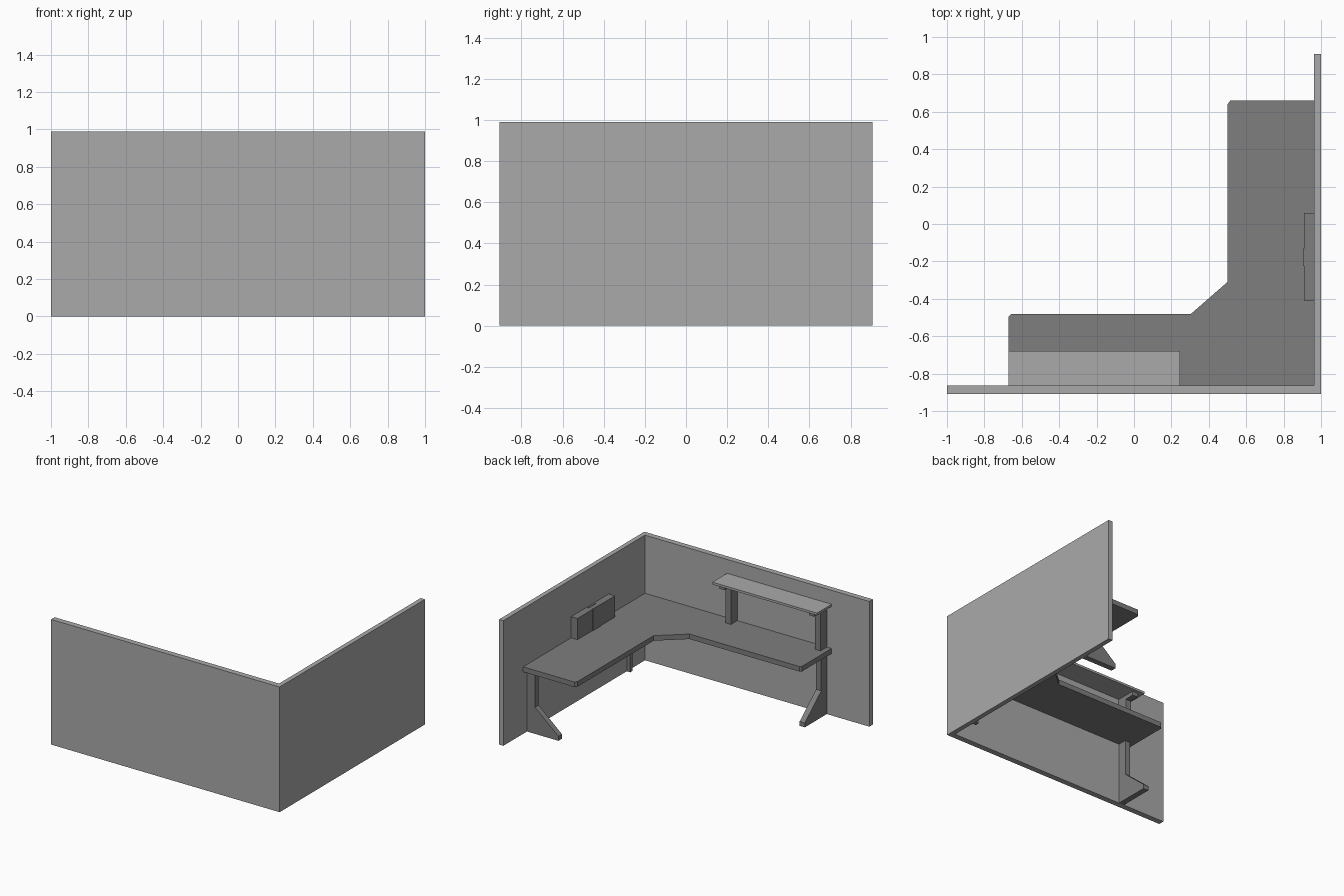
import bpy, bmesh

if "Cube" in bpy.data.objects:
    bpy.data.objects.remove(bpy.data.objects["Cube"])


def material(name, value):
    m = bpy.data.materials.new(name)
    m.diffuse_color = (value, value, value, 1)
    m.use_nodes = True
    m.node_tree.nodes["Principled BSDF"].inputs["Base Color"].default_value = m.diffuse_color
    return m


LIGHT = material("light grey panel", 0.40)
DARK = material("dark grey laminate", 0.21)


def prism(name, pts, direction, mat):
    """Extrude a flat outline of 3D points along a direction."""
    bm = bmesh.new()
    face = bm.faces.new([bm.verts.new(p) for p in pts])
    new = bmesh.ops.extrude_face_region(bm, geom=[face])["geom"]
    bmesh.ops.translate(bm, vec=direction,
                        verts=[v for v in new if isinstance(v, bmesh.types.BMVert)])
    bmesh.ops.recalc_face_normals(bm, faces=bm.faces)
    me = bpy.data.meshes.new(name)
    bm.to_mesh(me)
    bm.free()
    me.materials.append(mat)
    ob = bpy.data.objects.new(name, me)
    bpy.context.collection.objects.link(ob)
    return ob


def box(name, x0, x1, y0, y1, z0, z1, mat):
    return prism(name, [(x0, y0, z0), (x1, y0, z0), (x1, y1, z0), (x0, y1, z0)],
                 (0, 0, z1 - z0), mat)


WX, WY = 0.963, -0.863        # inner wall faces
TOP, UNDER = 0.53, 0.49       # desk top heights

# Partition walls (L shape in plan)
wall = [(-1, -0.908), (1, -0.908), (1, 0.908), (WX, 0.908), (WX, WY), (-1, WY)]
prism("partition_wall", [(x, y, 0) for x, y in wall], (0, 0, 0.99), LIGHT)

# Corner desk top with clipped corners
desk = [(-0.67, WY), (WX, WY), (WX, 0.66), (0.515, 0.66), (0.5, 0.64),
        (0.5, -0.31), (0.305, -0.48), (-0.655, -0.48), (-0.67, -0.495)]
prism("desk_top", [(x, y, UNDER) for x, y in desk], (0, 0, TOP - UNDER), DARK)

# Legs with sloping feet, as (distance from wall, height)
leg = [(0, 0), (0.275, 0), (0.275, 0.035), (0.07, 0.21), (0.07, UNDER), (0, UNDER)]
prism("front_wall_leg", [(-0.628, WY + d, z) for d, z in leg], (0.045, 0, 0), DARK)
prism("side_wall_leg", [(WX - d, 0.612, z) for d, z in leg], (0, -0.045, 0), DARK)
box("corner_post", WX - 0.03, WX, -0.665, -0.635, 0, UNDER, DARK)

# Raised shelf on two brackets
box("shelf", -0.67, 0.245, WY, -0.68, 0.862, 0.88, LIGHT)
bracket = [(0, TOP), (0.08, TOP), (0.08, 0.83), (0.157, 0.83), (0.157, 0.862), (0, 0.862)]
for i, x in enumerate((-0.628, 0.155)):
    prism(f"shelf_bracket_{i + 1}", [(x, WY + d, z) for d, z in bracket],
          (0.048, 0, 0), DARK)

# Desk organiser against the side wall, with a central band
box("organiser", 0.908, WX, -0.41, 0.06, TOP, 0.698, DARK)
box("organiser_band", 0.904, 0.912, -0.225, -0.13, TOP, 0.702, DARK)
box("organiser_back_band", 0.943, 0.951, -0.225, -0.13, 0.69, 0.702, DARK)
